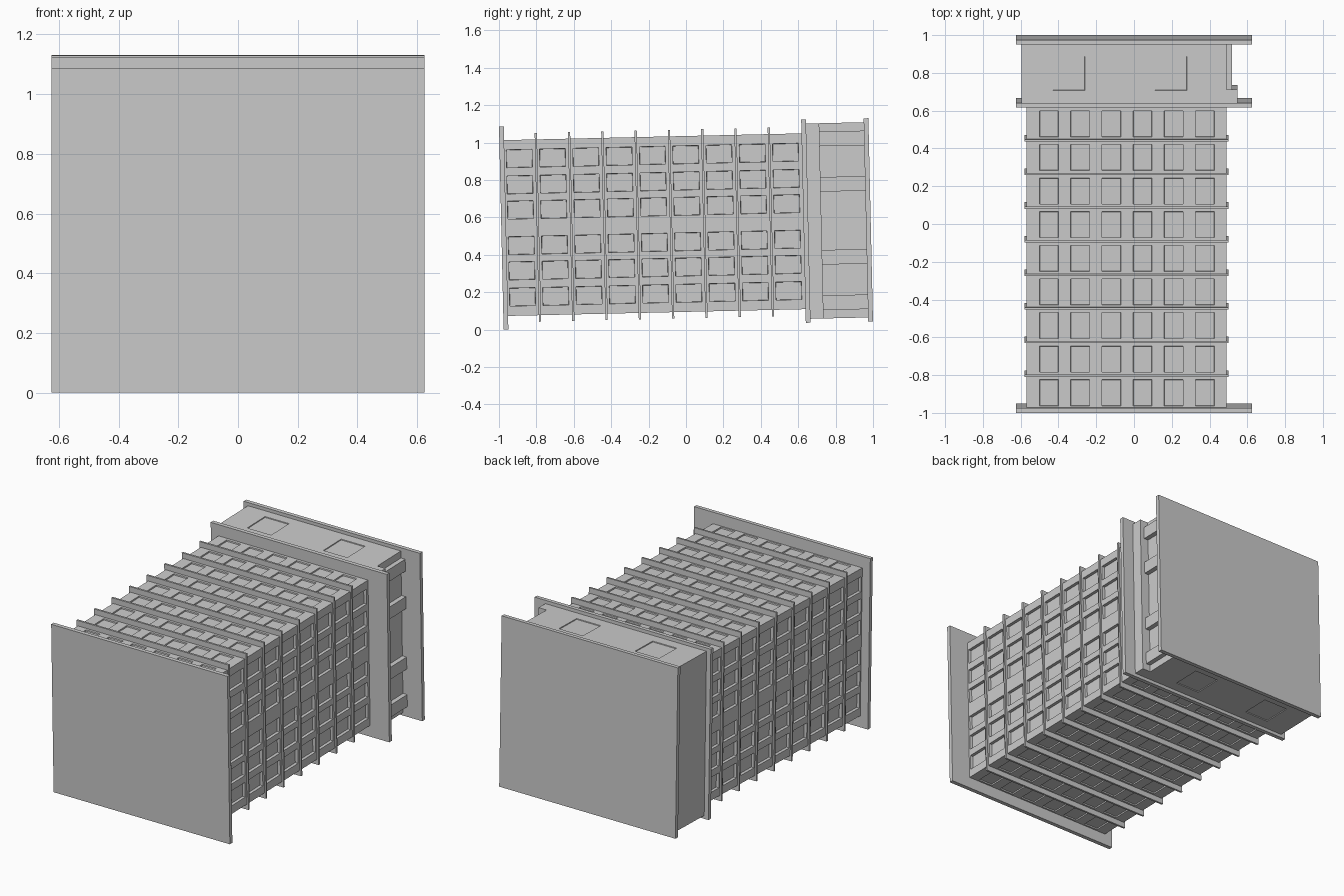
import bpy, bmesh
from mathutils import Matrix, Vector

if "Cube" in bpy.data.objects:
    bpy.data.objects.remove(bpy.data.objects["Cube"])

# The whole model is pitched slightly about x; parts are built in a level local frame
TILT = Matrix.Translation((0, 0, 0.5653)) @ Matrix.Rotation(0.0227, 4, 'X')


def finish(bm, name):
    bm.transform(TILT)
    me = bpy.data.meshes.new(name)
    bm.to_mesh(me)
    bm.free()
    ob = bpy.data.objects.new(name, me)
    bpy.context.collection.objects.link(ob)
    return ob


def box_bm(x, y, z):
    bm = bmesh.new()
    size = [b - a for a, b in (x, y, z)]
    mid = [(a + b) / 2 for a, b in (x, y, z)]
    bmesh.ops.create_cube(bm, size=1,
                          matrix=Matrix.Translation(mid) @ Matrix.Diagonal((*size, 1)))
    return bm


def box(name, x, y, z):
    return finish(box_bm(x, y, z), name)


def cut(bm, axis, ranges):
    """Slice the mesh at both ends of every range along one axis."""
    no = Vector((0, 0, 0))
    no[axis] = 1
    for r in ranges:
        for v in r:
            bmesh.ops.bisect_plane(bm, geom=bm.verts[:] + bm.edges[:] + bm.faces[:],
                                   plane_co=no * v, plane_no=no, dist=1e-5)


def inside(v, ranges):
    return any(a < v < b for a, b in ranges)


def recess(bm, axis, other, ycells, ocells, depth):
    """Sink the cells on both faces that look along the axis."""
    bm.normal_update()
    fs = [f for f in bm.faces if abs(f.normal[axis]) > 0.9
          and inside(f.calc_center_median().y, ycells)
          and inside(f.calc_center_median()[other], ocells)]
    bmesh.ops.inset_individual(bm, faces=fs, thickness=0.002, depth=-depth)


# Main body with a grid of sunken cells on four sides
pitch = 0.178
cols = [(-0.952 + pitch * i, -0.814 + pitch * i) for i in range(9)]
rows = [(s - 0.048, s + 0.048) for s in (-0.37, -0.23, -0.095, 0.095, 0.23, 0.37)]
xcells = [(-0.5 + 0.165 * i, -0.4 + 0.165 * i) for i in range(6)]
bm = box_bm((-0.57, 0.49), (-0.965, 0.63), (-0.47, 0.47))
cut(bm, 1, cols)
cut(bm, 2, rows)
cut(bm, 0, xcells)
# merge side strips so only true cells are sunk
recess(bm, 0, 2, cols, rows, 0.018)
recess(bm, 2, 0, cols, xcells, 0.008)
finish(bm, "body")

# Thin ribs between the cell columns
for i in range(8):
    y = -0.792 + pitch * i
    box(f"rib_{i + 1}", (-0.58, 0.50), (y - 0.006, y + 0.006), (-0.505, 0.505))

# Front, middle and back plates
for name, y in (("front_plate", -0.975), ("middle_flange", 0.641), ("back_plate", 0.975)):
    box(name, (-0.625, 0.625), (y - 0.0127, y + 0.0127), (-0.543, 0.543))

# Rear housing with shallow panels above and below
panel_y = [(0.72, 0.90)]
panel_x = [(-0.43, -0.26), (0.11, 0.28)]
bm = box_bm((-0.595, 0.49), (0.645, 0.97), (-0.522, 0.522))
cut(bm, 1, panel_y)
cut(bm, 0, panel_x)
recess(bm, 2, 0, panel_y, panel_x, 0.005)
finish(bm, "rear_housing")

# Upright lip and four horizontal bars on the right of the housing
box("housing_lip", (0.48, 0.548), (0.65, 0.724), (-0.522, 0.522))
for i, z in enumerate((-0.438, -0.195, 0.195, 0.438)):
    box(f"housing_bar_{i + 1}", (0.48, 0.52), (0.72, 0.965), (z - 0.039, z + 0.039))
